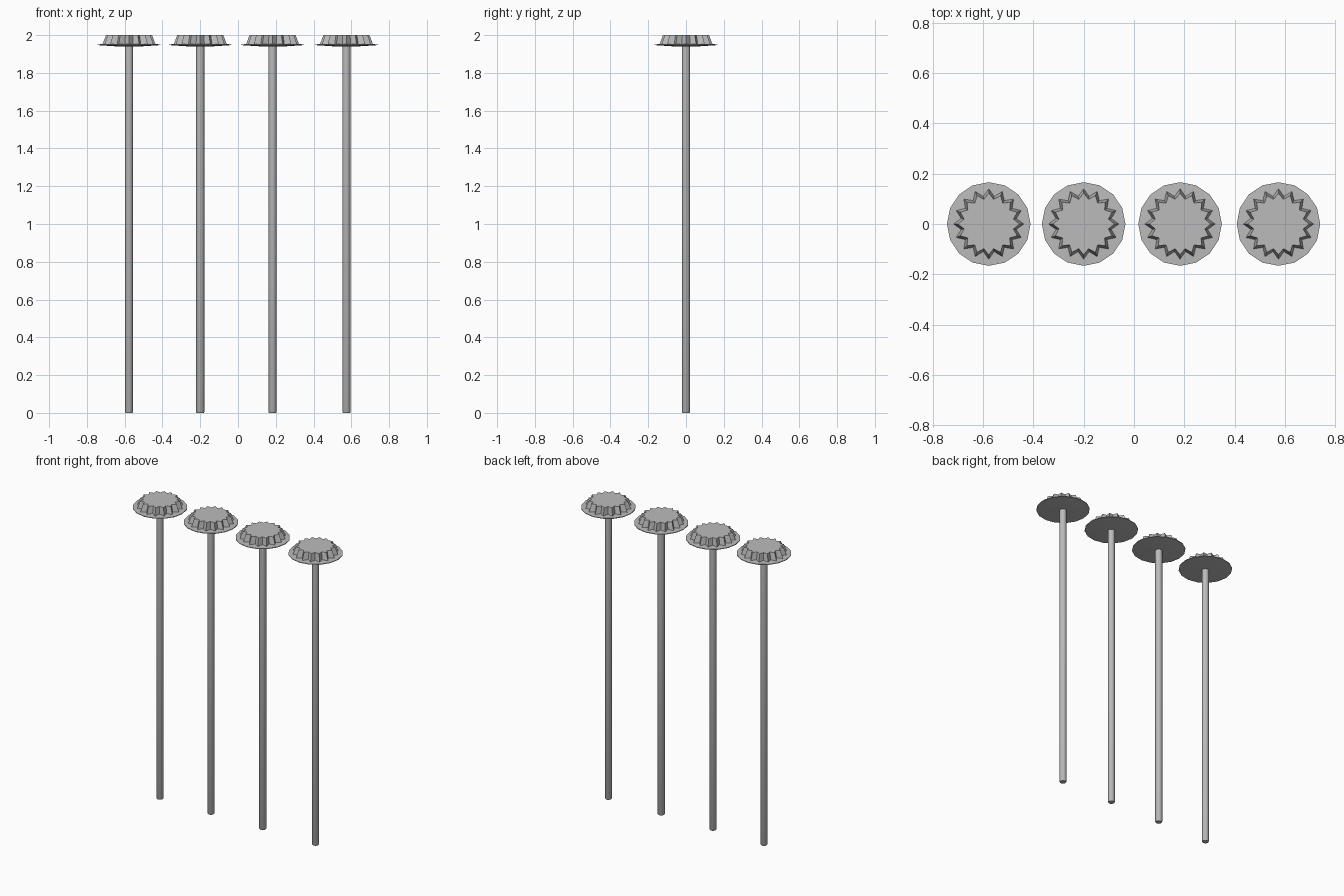
import bpy, bmesh, math

cube = bpy.data.objects.get("Cube")
if cube:
    bpy.data.objects.remove(cube, do_unlink=True)

metal = bpy.data.materials.new("grey metal")
metal.use_nodes = True
GREY = (0.5, 0.5, 0.5, 1)
metal.diffuse_color = GREY
metal.node_tree.nodes["Principled BSDF"].inputs["Base Color"].default_value = GREY

TEETH = 16


def ring(bm, radii, z, count):
    """Loop of vertices whose radius cycles through the given values."""
    return [bm.verts.new((radii[i % len(radii)] * math.sin(math.tau * i / count),
                          radii[i % len(radii)] * math.cos(math.tau * i / count), z))
            for i in range(count)]


def stack(name, x, levels, count, angle):
    """Closed solid lofted through rings listed from bottom to top."""
    bm = bmesh.new()
    rings = [ring(bm, radii, z, count) for radii, z in levels]
    for low, high in zip(rings, rings[1:]):
        for i in range(count):
            j = (i + 1) % count
            bm.faces.new((low[i], low[j], high[j], high[i]))
    bm.faces.new(rings[0])
    bm.faces.new(rings[-1])
    bmesh.ops.recalc_face_normals(bm, faces=bm.faces)
    mesh = bpy.data.meshes.new(name)
    bm.to_mesh(mesh)
    bm.free()
    mesh.materials.append(metal)
    obj = bpy.data.objects.new(name, mesh)
    obj.location.x = x
    bpy.context.collection.objects.link(obj)
    bpy.ops.object.select_all(action="DESELECT")
    obj.select_set(True)
    bpy.context.view_layer.objects.active = obj
    bpy.ops.object.shade_smooth_by_angle(angle=math.radians(angle))


for n, x in enumerate((-0.577, -0.2, 0.183, 0.574), 1):
    # Round pole with a slightly eased foot
    stack(f"pole_{n}", x, [([0.019], 0), ([0.022], 0.005), ([0.022], 1.945)], 16, 40)
    # Thin round flange with a shallow conical underside
    stack(f"flange_{n}", x, [([0.06], 1.94), ([0.166], 1.947), ([0.166], 1.951),
                             ([0.1], 1.954)], TEETH, 30)
    # Crimped cap with pointed teeth and a flat top
    stack(f"crimped_cap_{n}", x, [([0.14, 0.112], 1.952), ([0.122, 0.1], 2.0)],
          TEETH * 2, 30)
